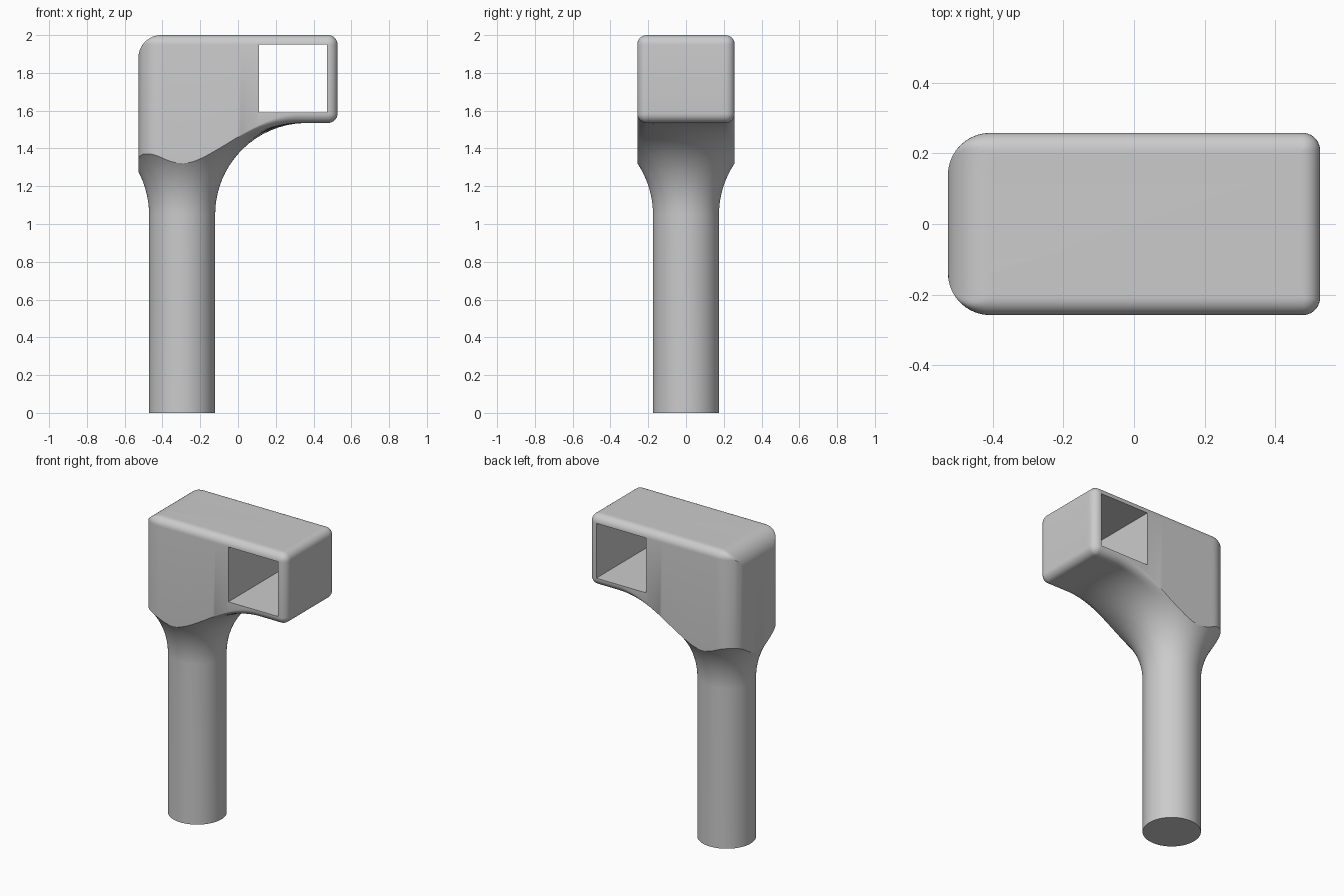
import bpy, bmesh
from math import sqrt, cos, sin, pi
from mathutils import Vector

if "Cube" in bpy.data.objects:
    bpy.data.objects.remove(bpy.data.objects["Cube"])

HALF_X, HALF_Y, TOP = 0.527, 0.258, 2.0
AXIS = Vector((-0.296, 0))            # centre of the round post
POST_R, FLARE_R, FLARE_Z = 0.175, 0.485, 1.05
EDGE_R, BACK_R = 0.05, 0.12


def outline(inset):
    """Rounded rectangle: large corners on one end, small on the other."""
    corners = [(1, -1, EDGE_R), (1, 1, EDGE_R), (-1, 1, BACK_R), (-1, -1, BACK_R)]
    arcs = []
    for i, (sx, sy, full) in enumerate(corners):
        r = max(full - inset, 0.002)
        cx, cy = sx * (HALF_X - inset - r), sy * (HALF_Y - inset - r)
        angles = [pi / 2 * (i - 1 + k / 10) for k in range(11)]
        arcs.append([Vector((cx + r * cos(a), cy + r * sin(a))) for a in angles])
    points = []
    for i, arc in enumerate(arcs):
        points += arc
        steps = 14 if i % 2 == 0 else 44
        nxt = arcs[(i + 1) % 4][0]
        points += [arc[-1].lerp(nxt, k / steps) for k in range(1, steps)]
    return points


def round_over(d, r):
    """Height lost to a rounded edge at distance d from the side."""
    return r - sqrt(r * r - (r - d) ** 2) if d < r else 0.0


def flare(p):
    """Trumpet-shaped underside around the post."""
    reach = max(0.0, FLARE_R + POST_R - (p - AXIS).length)
    return FLARE_Z + sqrt(max(0.0, FLARE_R ** 2 - reach ** 2))


def underside(p, d):
    fade = min(1, max(0, (p.x + 0.1) / 0.45))
    fade = fade * fade * (3 - 2 * fade)
    return flare(p) + fade * round_over(d, EDGE_R)


def top_height(p, d):
    return TOP - max(round_over(d, EDGE_R), round_over(max(0, p.x + HALF_X), BACK_R))


# Rings from the foot of the post, out along the flare, up the walls, over the top
rings = []
inner = outline(EDGE_R)
rim = [p - AXIS for p in inner]
rings.append([(*(AXIS + v.normalized() * POST_R), 0.0) for v in rim])
for k in range(20):
    s = (k / 20) ** 2
    ring = [AXIS + v.normalized() * (POST_R + (v.length - POST_R) * s) for v in rim]
    rings.append([(p.x, p.y, flare(p)) for p in ring])
for k in range(8, -1, -1):
    d = EDGE_R * (1 - cos(pi / 2 * k / 8))
    rings.append([(p.x, p.y, underside(p, d)) for p in outline(d)])
for k in range(13):
    d = BACK_R * (1 - cos(pi / 2 * k / 12))
    rings.append([(p.x, p.y, top_height(p, d)) for p in outline(d)])

bm = bmesh.new()
loops = [[bm.verts.new(c) for c in ring] for ring in rings]
count = len(loops[0])
for low, high in zip(loops, loops[1:]):
    for i in range(count):
        j = (i + 1) % count
        bm.faces.new((low[i], low[j], high[j], high[i]))
bm.faces.new(loops[0][::-1])
bm.faces.new(loops[-1])
bmesh.ops.recalc_face_normals(bm, faces=bm.faces)
mesh = bpy.data.meshes.new("post_with_head")
bm.to_mesh(mesh)
bm.free()
body = bpy.data.objects.new("post_with_head", mesh)
bpy.context.collection.objects.link(body)

# Grey material
grey = bpy.data.materials.new("plain grey")
grey.use_nodes = True
grey.diffuse_color = (0.6, 0.6, 0.6, 1)
grey.node_tree.nodes["Principled BSDF"].inputs["Base Color"].default_value = (0.6, 0.6, 0.6, 1)
mesh.materials.append(grey)

# Square opening straight through the head
bpy.ops.mesh.primitive_cube_add(size=1, location=(0.291, 0, 1.769))
cutter = bpy.context.object
cutter.name = "opening_cutter"
cutter.scale = (0.36, 1, 0.36)
cutter.hide_render = True
cutter.data.materials.append(grey)

bpy.ops.object.select_all(action="DESELECT")
body.select_set(True)
bpy.context.view_layer.objects.active = body
cut = body.modifiers.new("opening", "BOOLEAN")
cut.operation, cut.solver, cut.object = "DIFFERENCE", "EXACT", cutter
bpy.ops.object.modifier_apply(modifier=cut.name)
bpy.data.objects.remove(cutter)
bpy.ops.object.shade_smooth_by_angle(angle=pi / 6)
